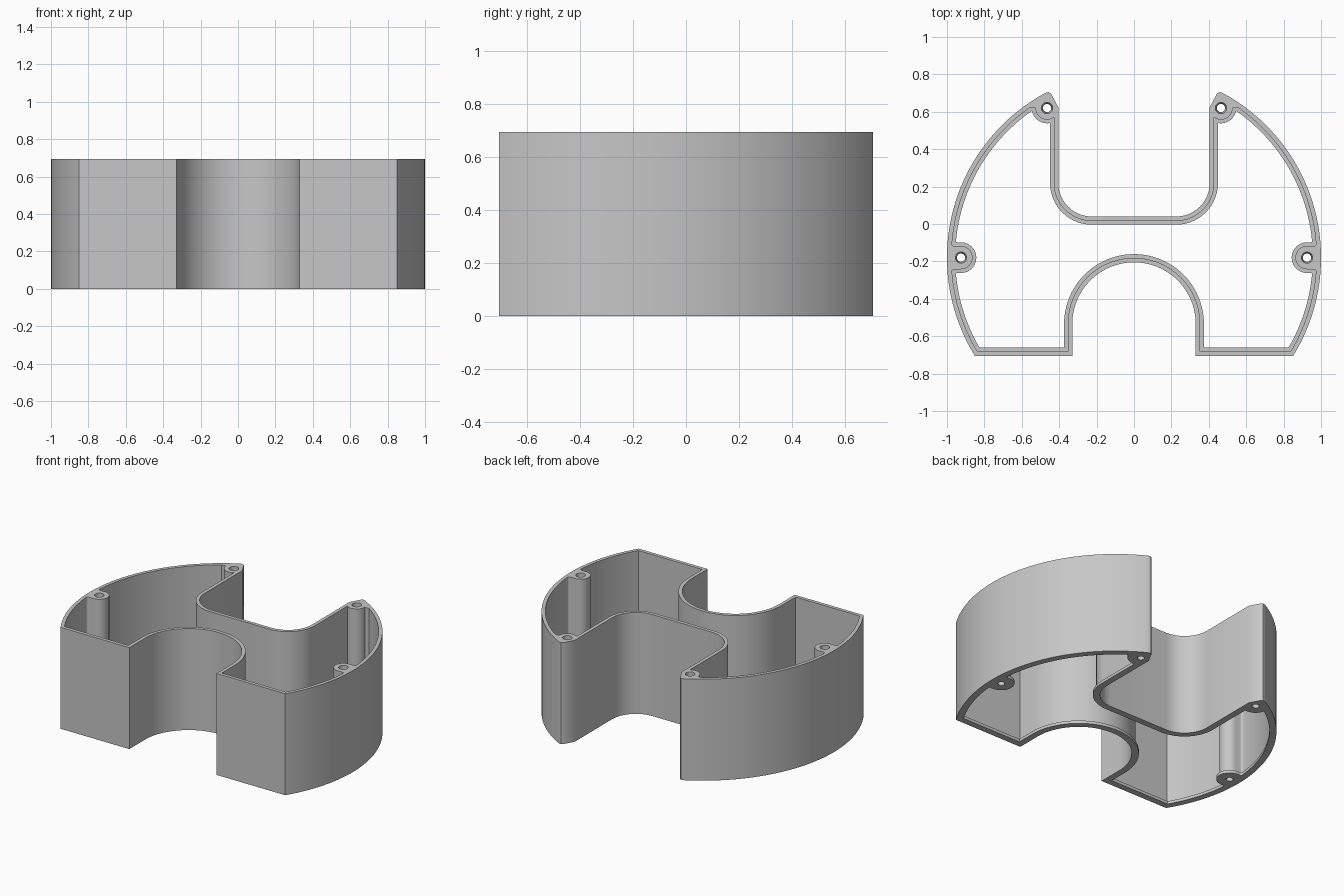
import bpy, bmesh, math
from mathutils import Vector

if "Cube" in bpy.data.objects:
    bpy.data.objects.remove(bpy.data.objects["Cube"])

HEIGHT = 0.695
FRONT = -0.705
RIM_Y = -0.18          # centre of the big outer arc
WALL, LIP = 0.024, 0.044
LIP_HEIGHT = 0.02
SIDE_BOSS, TIP_BOSS = (0.925, RIM_Y), (0.465, 0.62)


def arc(cx, cy, r, a0, a1, n):
    return [(cx + r * math.cos(a0 + (a1 - a0) * i / n),
             cy + r * math.sin(a0 + (a1 - a0) * i / n)) for i in range(n + 1)]


def outline(d, top, tip):
    """Closed outline of the housing, moved inward by d."""
    r = 1 - d
    half = arc(0, -0.535, 0.33 + d, math.pi / 2, 0, 24)
    half += [(0.33 + d, FRONT + d)]
    half += arc(0, RIM_Y, r, math.asin((FRONT + d - RIM_Y) / r),
                math.asin((top - RIM_Y) / r), 56)
    half += tip
    half += arc(0.225, 0.22, 0.18 + d, 0, -math.pi / 2, 14)
    mirrored = [(-x, y) for x, y in reversed(half) if x > 1e-6]
    return half + mirrored


def prism(name, points, z0, z1):
    bm = bmesh.new()
    face = bm.faces.new([bm.verts.new((x, y, z0)) for x, y in points])
    new = bmesh.ops.extrude_face_region(bm, geom=[face])["geom"]
    for v in new:
        if isinstance(v, bmesh.types.BMVert):
            v.co.z = z1
    bmesh.ops.recalc_face_normals(bm, faces=bm.faces)
    mesh = bpy.data.meshes.new(name)
    bm.to_mesh(mesh)
    bm.free()
    obj = bpy.data.objects.new(name, mesh)
    bpy.context.collection.objects.link(obj)
    return obj


def cut(target, cutter):
    mod = target.modifiers.new("cut", 'BOOLEAN')
    mod.operation, mod.solver, mod.object = 'DIFFERENCE', 'EXACT', cutter
    bpy.context.view_layer.objects.active = target
    bpy.ops.object.modifier_apply(modifier=mod.name)
    bpy.data.objects.remove(cutter)


def soften_boss_roots(obj):
    """Round the upright edges where the side bosses meet the wall."""
    bm = bmesh.new()
    bm.from_mesh(obj.data)
    edges = []
    for e in bm.edges:
        a, b = e.verts[0].co, e.verts[1].co
        near = (Vector((abs(a.x), a.y)) - Vector(SIDE_BOSS)).length < 0.13
        upright = (a.xy - b.xy).length < 1e-4
        if near and upright and len(e.link_faces) == 2 and e.calc_face_angle() > 0.7:
            edges.append(e)
    bmesh.ops.bevel(bm, geom=edges, offset=0.016, segments=4, profile=0.5,
                    affect='EDGES', clamp_overlap=True)
    bm.to_mesh(obj.data)
    bm.free()


def cavity(d, boss_r, z0, z1):
    """Inner space with the four screw bosses left out of it."""
    space = prism("cavity", outline(d, TIP_BOSS[1], [(0.405 + d, TIP_BOSS[1])]), z0, z1)
    for s in (1, -1):
        x, y = SIDE_BOSS
        # rounded tab joined straight to the outer wall
        tab = arc(x, y, boss_r, math.pi / 2, 1.5 * math.pi, 20)
        tab += [(1.1, y - boss_r), (1.1, y + boss_r)]
        cut(space, prism("tab", [(s * px, py) for px, py in tab], z0 - 1, z1 + 1))
        post = arc(s * TIP_BOSS[0], TIP_BOSS[1], boss_r, 0, 2 * math.pi, 32)[:-1]
        cut(space, prism("post", post, z0 - 1, z1 + 1))
    soften_boss_roots(space)
    return space


# Housing: outer body, hollowed with a narrow lip left around the bottom
tip = [(0.468, 0.703), (0.455, 0.705), (0.443, 0.696), (0.405, 0.625)]
housing = prism("housing", outline(0, 0.695, tip), 0, HEIGHT)
cut(housing, cavity(LIP, 0.082, -0.1, LIP_HEIGHT + 0.005))
cut(housing, cavity(WALL, 0.062, LIP_HEIGHT, HEIGHT + 0.1))

# Screw holes, slightly tapered
for x, y in (SIDE_BOSS, TIP_BOSS):
    for s in (1, -1):
        bpy.ops.mesh.primitive_cone_add(vertices=24, radius1=0.022, radius2=0.03,
                                        depth=HEIGHT + 0.02,
                                        location=(s * x, y, HEIGHT / 2))
        cut(housing, bpy.context.object)

# Material
grey = bpy.data.materials.new("light grey")
grey.use_nodes = True
colour = (0.57, 0.57, 0.57, 1)
grey.diffuse_color = colour
grey.node_tree.nodes["Principled BSDF"].inputs["Base Color"].default_value = colour
housing.data.materials.clear()
housing.data.materials.append(grey)
for p in housing.data.polygons:
    p.material_index = 0

bpy.ops.object.select_all(action='DESELECT')
housing.select_set(True)
bpy.context.view_layer.objects.active = housing
bpy.ops.object.shade_smooth_by_angle(angle=math.radians(30))
